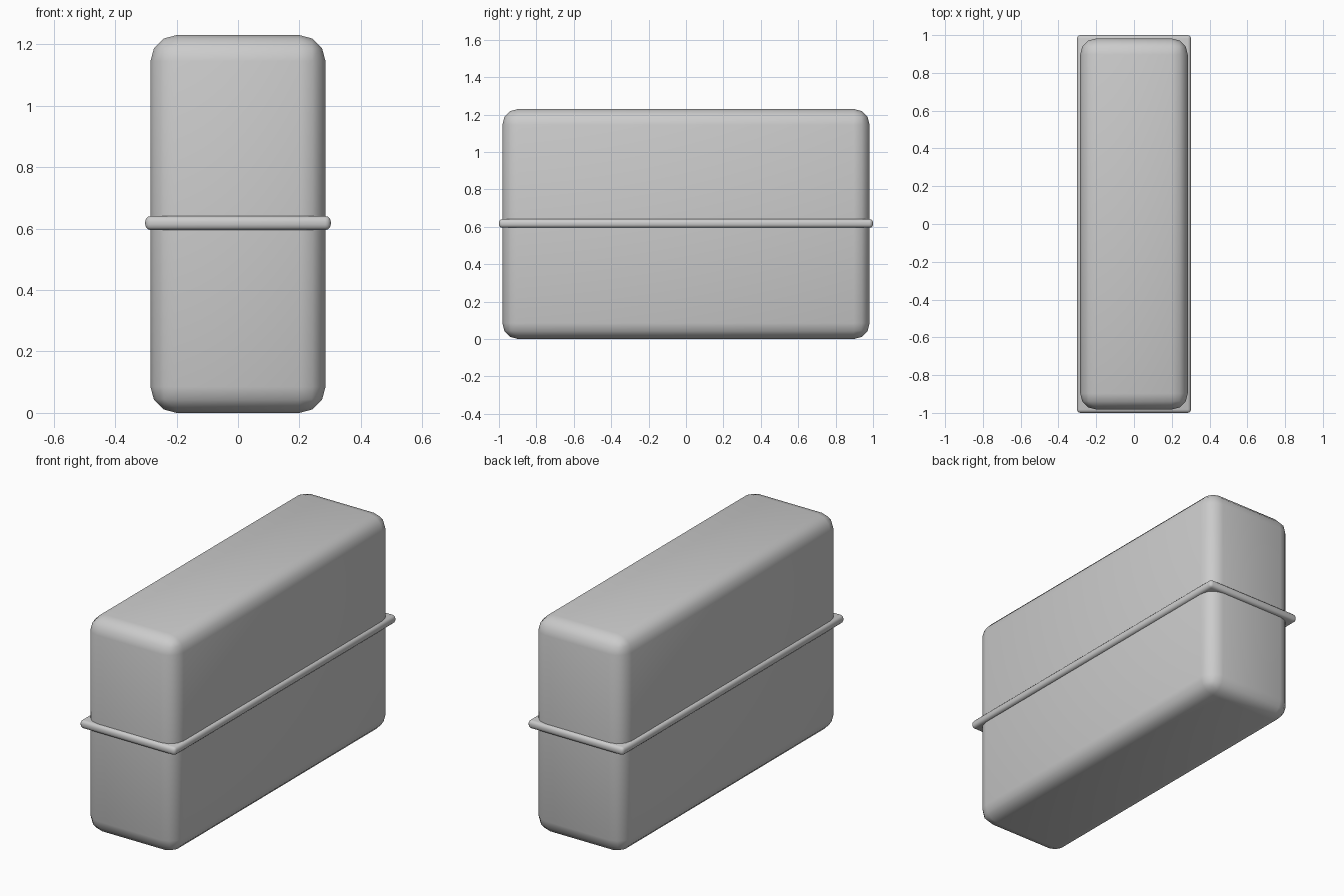
import bpy

if "Cube" in bpy.data.objects:
    bpy.data.objects.remove(bpy.data.objects["Cube"])

# One shared grey finish
grey = bpy.data.materials.new("light grey")
grey.diffuse_color = (0.6, 0.6, 0.6, 1.0)
grey.use_nodes = True
grey.node_tree.nodes["Principled BSDF"].inputs["Base Color"].default_value = grey.diffuse_color


def rounded_box(name, size, z, radius, segments):
    """Box centred on x and y with evenly rounded, smooth edges."""
    bpy.ops.mesh.primitive_cube_add(size=1, location=(0, 0, z))
    ob = bpy.context.object
    ob.name = name
    ob.scale = size
    bpy.ops.object.transform_apply(location=False, rotation=False, scale=True)
    bevel = ob.modifiers.new("rounded edges", 'BEVEL')
    bevel.width = radius
    bevel.segments = segments
    bevel.limit_method = 'NONE'
    bpy.ops.object.modifier_apply(modifier=bevel.name)
    bpy.ops.object.shade_smooth()
    ob.data.materials.append(grey)
    return ob


# Main case
rounded_box("case", (0.57, 1.964, 1.23), 0.615, 0.085, 3)

# Thin rim around the middle
rounded_box("seam_rim", (0.604, 2.0, 0.046), 0.618, 0.018, 3)
